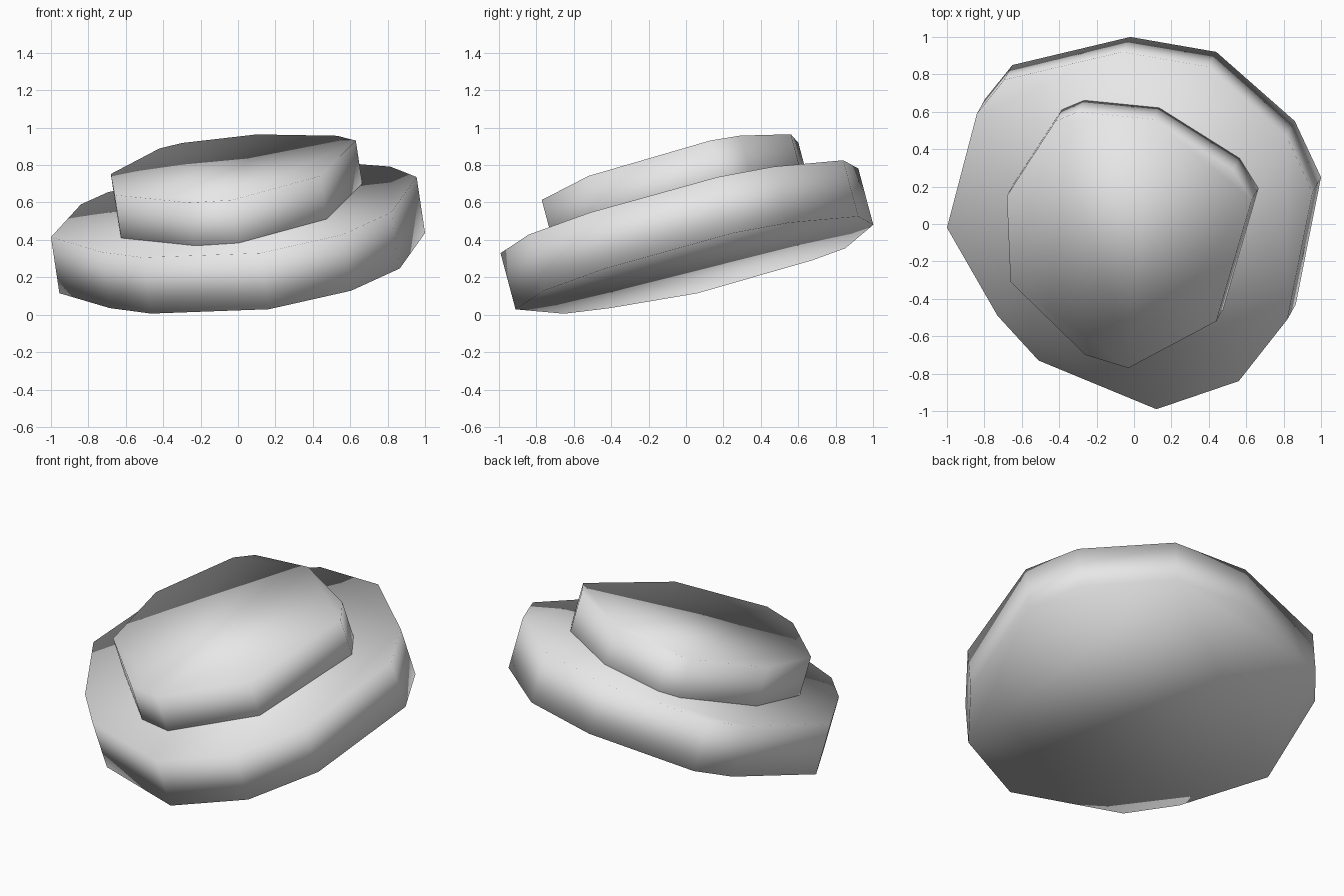
import bpy
import bmesh
from mathutils import Vector

cube = bpy.data.objects.get("Cube")
if cube:
    bpy.data.objects.remove(cube, do_unlink=True)

# Single stone colour
GREY = (0.8, 0.8, 0.8, 1.0)
stone = bpy.data.materials.new("stone grey")
stone.use_nodes = True
stone.diffuse_color = GREY
stone.node_tree.nodes["Principled BSDF"].inputs["Base Color"].default_value = GREY

# Slab thickness along the tilted axis
THICKNESS = Vector((-0.045, -0.08, 0.30))


def make_slab(name, outline, height):
    """Prism whose top lies on the tilted plane through the given height."""
    bm = bmesh.new()
    upper = [Vector((x, y, height + 0.14 * x + 0.25 * y)) for x, y in outline]
    top = [bm.verts.new(p) for p in upper]
    bottom = [bm.verts.new(p - THICKNESS) for p in upper]
    bm.faces.new(top)
    bm.faces.new(bottom[::-1])
    for i in range(len(top)):
        j = (i + 1) % len(top)
        bm.faces.new((bottom[i], bottom[j], top[j], top[i]))
    bmesh.ops.recalc_face_normals(bm, faces=bm.faces)
    for face in bm.faces:
        face.smooth = True
    mesh = bpy.data.meshes.new(name)
    bm.to_mesh(mesh)
    bm.free()
    mesh.materials.append(stone)
    obj = bpy.data.objects.new(name, mesh)
    bpy.context.collection.objects.link(obj)
    return obj


# Wide lower stone
make_slab("lower_stone", [
    (-1, -.02), (-.73, -.49), (-.51, -.73), (.12, -.99), (.56, -.84), (.82, -.51),
    (.955, .17), (.815, .47), (.395, .84), (-.065, .92), (-.695, .77), (-.84, .59),
], 0.56)

# Smaller stone resting on top, slightly sunk in
make_slab("upper_stone", [
    (-.68, .15), (-.66, -.31), (-.26, -.70), (-.03, -.77), (.44, -.52),
    (.63, .13), (.53, .29), (.10, .56), (-.30, .60), (-.42, .55),
], 0.81)
